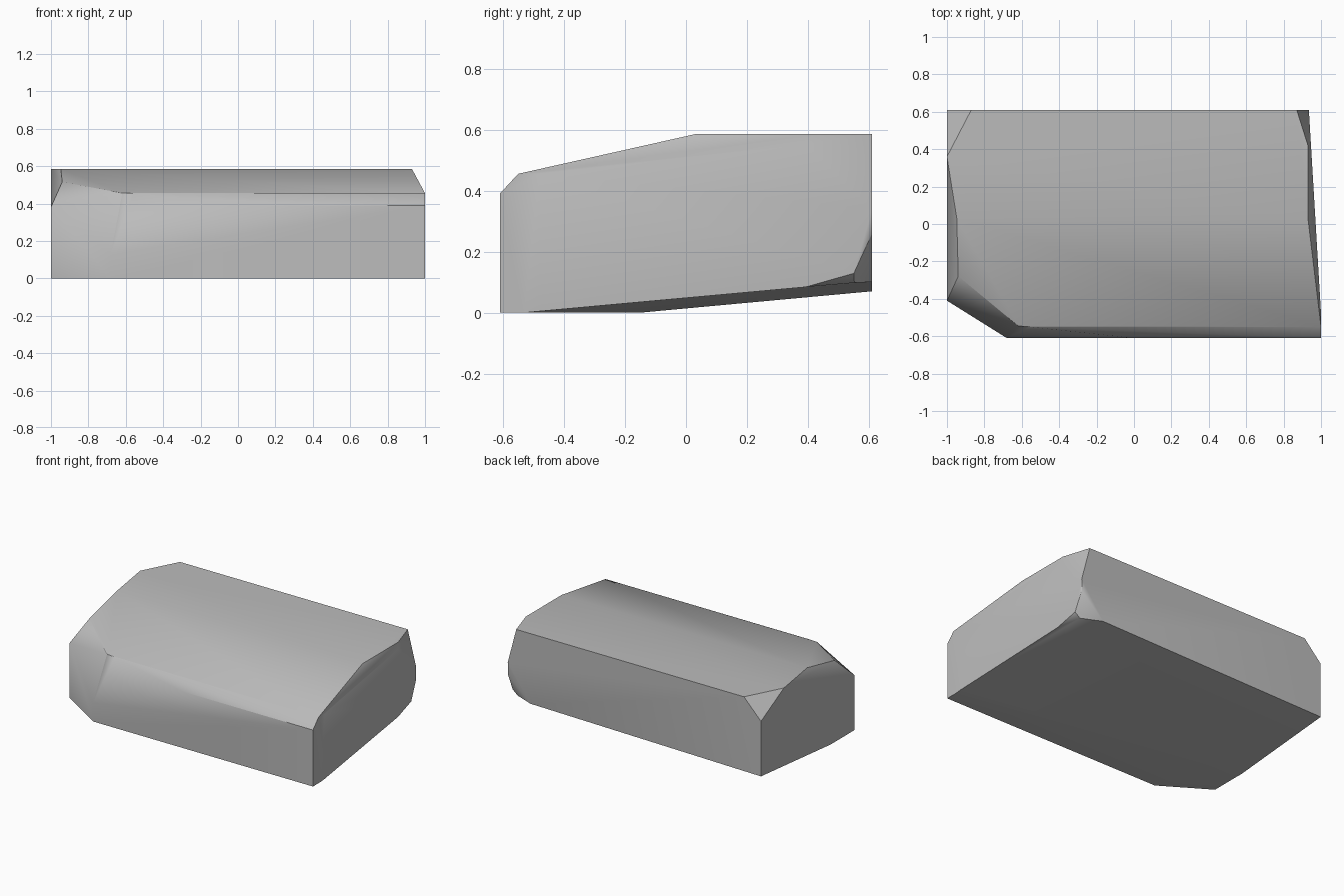
import bpy
import bmesh
import math
from mathutils import Vector
from mathutils.geometry import normal

cube = bpy.data.objects.get("Cube")
if cube:
    bpy.data.objects.remove(cube, do_unlink=True)


def hull(points):
    """Return a closed convex solid around the points."""
    solid = bmesh.new()
    for point in points:
        solid.verts.new(point)
    bmesh.ops.remove_doubles(solid, verts=solid.verts[:], dist=0.002)
    bmesh.ops.convex_hull(solid, input=solid.verts[:], use_existing_faces=False)
    loose = [v for v in solid.verts if not v.link_faces]
    bmesh.ops.delete(solid, geom=loose, context="VERTS")
    return solid


def chip(solid, a, b, c):
    """Split a flake off the solid along the plane through three points."""
    origin = Vector(a)
    direction = normal(origin, Vector(b), Vector(c))
    middle = Vector((0, 0, 0.3))
    if direction.dot(middle - origin) > 0:
        direction.negate()
    geometry = solid.verts[:] + solid.edges[:] + solid.faces[:]
    bmesh.ops.bisect_plane(solid, geom=geometry, dist=0.0005, plane_co=origin,
                           plane_no=direction, clear_outer=True)
    points = [v.co.copy() for v in solid.verts]
    solid.free()
    return hull(points)


# Slab: side profile stretched along its length
profile = [(-0.61, 0), (-0.61, 0.39), (-0.55, 0.455),
           (0.03, 0.585), (0.61, 0.585), (0.61, 0)]
stone = hull([(x, y, z) for x in (-1, 1) for y, z in profile])

# Sloping underside
stone = chip(stone, (-1, -0.15, 0), (1, -0.53, 0), (-1, 0.61, 0.07))

# Left end: slight taper, then the chamfer along its top
stone = chip(stone, (1, -0.48, 0), (1, -0.48, 0.5), (0.935, 0.61, 0))
stone = chip(stone, (1, -0.48, 0.455), (0.93, 0.03, 0.585), (0.93, 0.42, 0.585))

# Back corners: two at the top, two flakes at the lower left
stone = chip(stone, (0.87, 0.61, 0.585), (0.93, 0.42, 0.585), (0.935, 0.61, 0.34))
stone = chip(stone, (-0.87, 0.61, 0.585), (-1, 0.36, 0.585), (-1, 0.61, 0.45))
stone = chip(stone, (0.95, 0.36, 0.075), (0.94, 0.55, 0.13), (0.88, 0.55, 0.08))
stone = chip(stone, (0.935, 0.61, 0.26), (0.94, 0.55, 0.13), (0.75, 0.61, 0.09))

# Front right corner: upright cut with broken facets above it
side = (-1, -0.41, 0.38)
foot = (-0.68, -0.61, 0.13)
brow = (-0.62, -0.545, 0.455)
peak = (-0.94, -0.28, 0.515)
stone = chip(stone, side, foot, (side[0], side[1], 0))
stone = chip(stone, side, brow, peak)
stone = chip(stone, side, foot, brow)
stone = chip(stone, foot, brow, (0, -0.61, 0.39))
stone = chip(stone, side, peak, (-1, 0.36, 0.585))

# Merge flat facets and make the object
bmesh.ops.dissolve_limit(stone, angle_limit=math.radians(1),
                         verts=stone.verts[:], edges=stone.edges[:])
bmesh.ops.recalc_face_normals(stone, faces=stone.faces[:])
mesh = bpy.data.meshes.new("stone_slab")
stone.to_mesh(mesh)
stone.free()
slab = bpy.data.objects.new("stone_slab", mesh)
bpy.context.collection.objects.link(slab)

# Plain grey stone
grey = bpy.data.materials.new("stone_grey")
grey.use_nodes = True
colour = (0.5, 0.5, 0.5, 1)
grey.diffuse_color = colour
for node in grey.node_tree.nodes:
    if node.type == "BSDF_PRINCIPLED":
        node.inputs["Base Color"].default_value = colour
mesh.materials.append(grey)

bpy.ops.object.select_all(action="DESELECT")
slab.select_set(True)
bpy.context.view_layer.objects.active = slab
bpy.ops.object.shade_smooth_by_angle(angle=math.radians(40))
